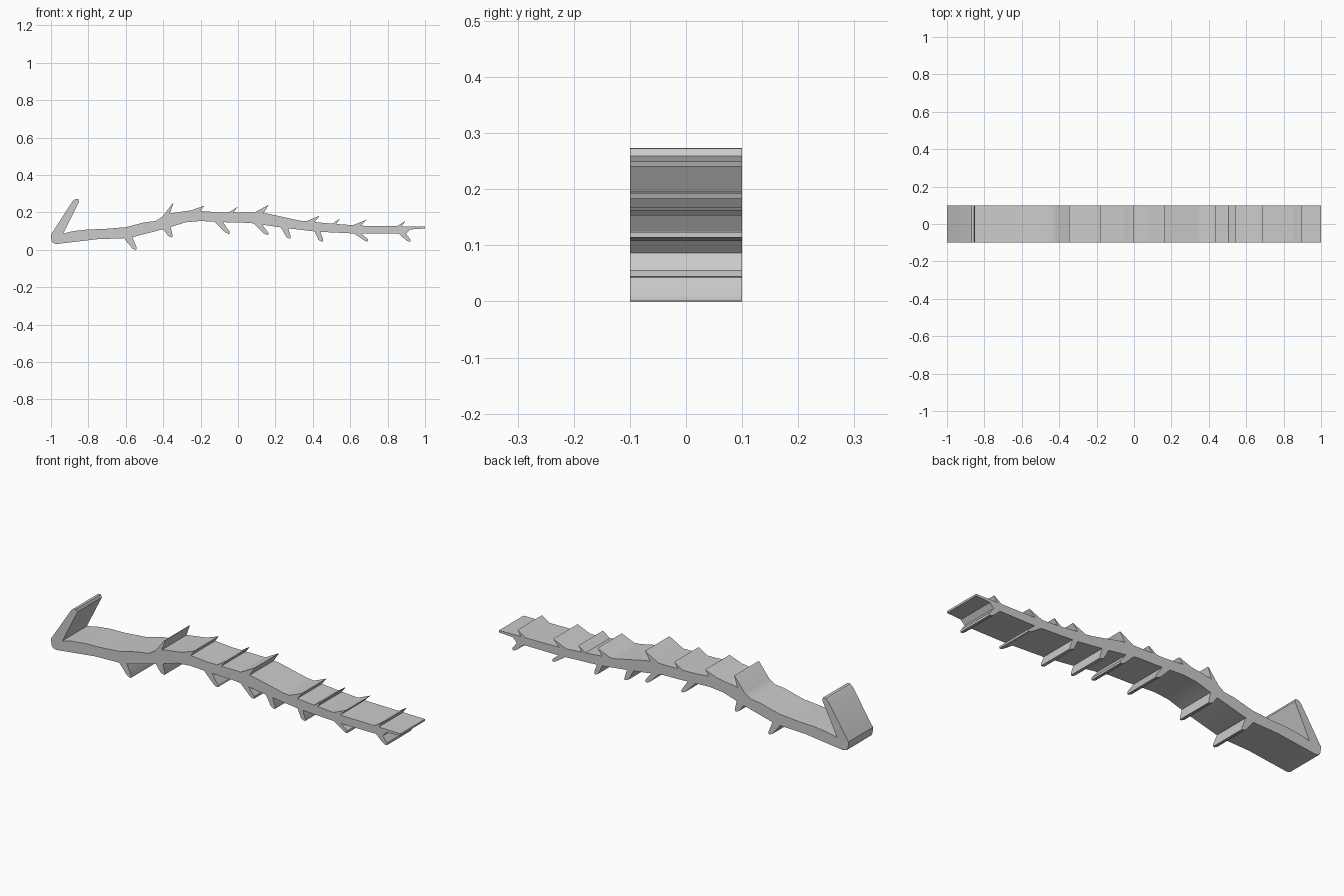
import bpy, bmesh, math

HALF_WIDTH = 0.1

# Hooked left end, clockwise from the underside up over the tip to the inner corner
hook = [(-0.97, 0.034), (-0.99, 0.04), (-0.998, 0.055), (-1.0, 0.085), (-0.99, 0.1),
        (-0.885, 0.262), (-0.87, 0.275), (-0.855, 0.276), (-0.849, 0.262), (-0.935, 0.09)]
# Upper and lower edges of the stem, left to right
upper = [(-0.935, 0.09), (-0.88, 0.103), (-0.8, 0.112), (-0.72, 0.114), (-0.6, 0.124),
         (-0.5, 0.15), (-0.44, 0.157), (-0.4, 0.183), (-0.36, 0.198), (-0.25, 0.214),
         (-0.1, 0.203), (0.07, 0.202), (0.16, 0.196), (0.33, 0.159), (0.5, 0.143),
         (0.65, 0.132), (1.0, 0.127)]
lower = [(-0.97, 0.034), (-0.85, 0.048), (-0.75, 0.06), (-0.62, 0.064), (-0.56, 0.072),
         (-0.4, 0.113), (-0.28, 0.15), (-0.2, 0.157), (-0.06, 0.15), (0.06, 0.147),
         (0.25, 0.12), (0.42, 0.1), (0.65, 0.089), (0.9, 0.089), (0.92, 0.112), (1.0, 0.117)]
# Thorns: base start x, base end x, tip x, tip z
upper_thorns = [(-0.405, -0.365, -0.345, 0.252), (-0.25, -0.2, -0.18, 0.24),
                (-0.05, -0.025, -0.002, 0.232), (0.085, 0.135, 0.165, 0.244),
                (0.365, 0.41, 0.437, 0.186), (0.505, 0.525, 0.546, 0.17),
                (0.615, 0.655, 0.69, 0.166), (0.85, 0.875, 0.895, 0.157)]
lower_thorns = [(-0.61, -0.565, -0.542, 0.003), (-0.4, -0.36, -0.35, 0.07),
                (-0.125, -0.08, -0.045, 0.088), (0.085, 0.13, 0.162, 0.083),
                (0.23, 0.268, 0.282, 0.063), (0.41, 0.44, 0.455, 0.047),
                (0.62, 0.66, 0.695, 0.048), (0.86, 0.898, 0.922, 0.046)]


def height(edge, x):
    for (x0, z0), (x1, z1) in zip(edge, edge[1:]):
        if x0 <= x <= x1:
            return z0 + (z1 - z0) * (x - x0) / (x1 - x0)


def add_thorns(edge, thorns, blunt):
    """Splice thorns into an edge curve."""
    out, rest = [], list(edge)
    for a, b, tx, tz in thorns:
        out += [p for p in rest if p[0] < a - 0.004]
        rest = [p for p in rest if p[0] > b + 0.004]
        out.append((a, height(edge, a)))
        if blunt:
            out += [(tx - 0.024, tz + 0.008), (tx - 0.008, tz), (tx, tz + 0.001),
                    (tx, tz + 0.012)]
        else:
            out += [(tx - 0.006, tz - 0.003), (tx, tz)]
        out.append((b, height(edge, b)))
    return out + rest


top = add_thorns(upper, upper_thorns, False)
bottom = add_thorns(lower, lower_thorns, True)
outline = hook + top[1:] + bottom[:0:-1]
low = min(z for _, z in outline)

# Extrude the outline across the width
bm = bmesh.new()
face = bm.faces.new([bm.verts.new((x, -HALF_WIDTH, z - low)) for x, z in outline])
ext = bmesh.ops.extrude_face_region(bm, geom=[face], use_keep_orig=True)
for v in ext["geom"]:
    if isinstance(v, bmesh.types.BMVert):
        v.co.y = HALF_WIDTH
bmesh.ops.recalc_face_normals(bm, faces=bm.faces[:])
bmesh.ops.triangulate(bm, faces=[f for f in bm.faces if len(f.verts) > 4])
mesh = bpy.data.meshes.new("thorny_branch")
bm.to_mesh(mesh)
bm.free()
branch = bpy.data.objects.new("thorny_branch", mesh)
bpy.context.collection.objects.link(branch)
bpy.context.view_layer.objects.active = branch
branch.select_set(True)
bpy.ops.object.shade_smooth_by_angle(angle=math.radians(30))
